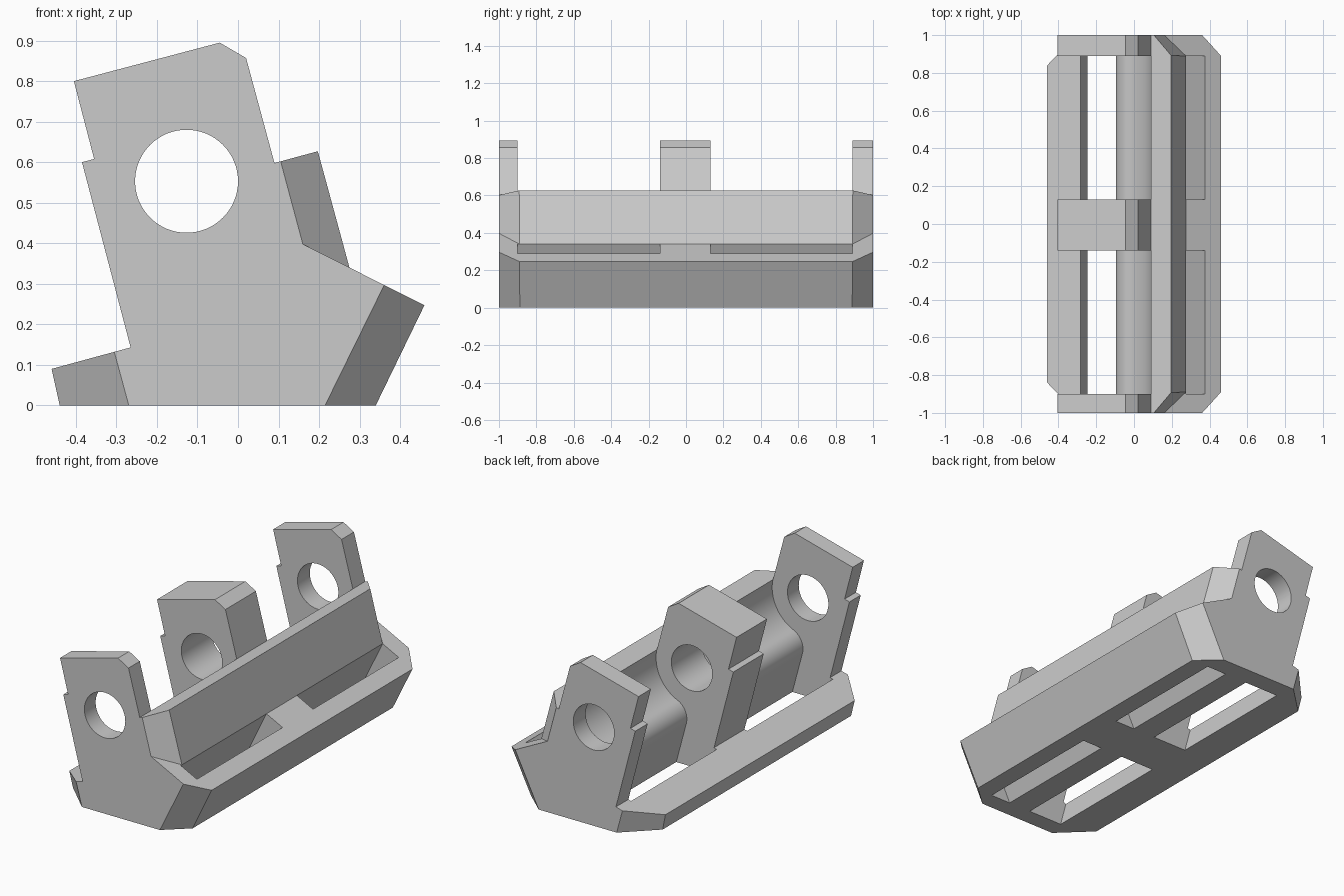
import bpy, bmesh
from math import cos, sin, radians, pi, atan2, hypot
from mathutils import Vector

cube = bpy.data.objects.get("Cube")
if cube:
    bpy.data.objects.remove(cube, do_unlink=True)

grey = bpy.data.materials.new("light_grey")
grey.use_nodes = True
GREY = (0.6, 0.6, 0.6, 1)
grey.diffuse_color = GREY
grey.node_tree.nodes["Principled BSDF"].inputs["Base Color"].default_value = GREY


def loft(name, loop_a, loop_b):
    """Closed solid between two matching loops."""
    bm = bmesh.new()
    a = [bm.verts.new(p) for p in loop_a]
    b = [bm.verts.new(p) for p in loop_b]
    bm.faces.new(a)
    bm.faces.new(b)
    for i in range(len(a)):
        j = (i + 1) % len(a)
        bm.faces.new((a[i], a[j], b[j], b[i]))
    bmesh.ops.recalc_face_normals(bm, faces=bm.faces)
    mesh = bpy.data.meshes.new(name)
    bm.to_mesh(mesh)
    bm.free()
    mesh.materials.append(grey)
    ob = bpy.data.objects.new(name, mesh)
    bpy.context.collection.objects.link(ob)
    return ob


def prism(name, profile, y0, y1):
    """Extrude an x-z profile along y."""
    return loft(name, [(x, y0, z) for x, z in profile], [(x, y1, z) for x, z in profile])


def wedge(name, inner, outer, inset, side):
    """End chamfer cutter: its slope runs from inner (y = 1) to outer (y = 1 - inset)."""
    loops = []
    for i, o in zip(inner, outer):
        i, o = Vector(i), Vector(o)
        far_in, far_out = i - (o - i), o + (o - i)
        loops.append([(far_in.x, side * (1 + inset), far_in.y),
                      (far_out.x, side * (1 - 2 * inset), far_out.y),
                      (far_out.x, side * (1 + inset), far_out.y)])
    return loft(name, *loops)


# Frame tilted with the ribs, centred on the bore
CX, CZ, TILT = -0.127, 0.553, radians(15)


def tilted(u, v):
    return (CX + u * cos(TILT) - v * sin(TILT), CZ + u * sin(TILT) + v * cos(TILT))


def arc(u, v, r, start, end, n):
    return [tilted(u + r * cos(start + (end - start) * i / n),
                   v + r * sin(start + (end - start) * i / n)) for i in range(n + 1)]


# Full-length body: foot, flange, ribs and wall in one outline
outline = [(-0.44, 0), (-0.46, 0.09), (-0.265, 0.143), (-0.385, 0.6), (-0.355, 0.608),
           (-0.405, 0.8), (-0.045, 0.895), (0.02, 0.857), (0.09, 0.598), (0.197, 0.627),
           (0.275, 0.34), (0.46, 0.247), (0.34, 0)]
body = prism("bracket_body", outline, -1, 1)

# Bay profile: straight web, convex fillet, concave cradle around the bore
FU, FV, FR, CRADLE = 0.05, -0.318, 0.1, 0.222
meet = atan2(-FV, -FU)
bay = [tilted(-0.257, -0.8), tilted(-0.05, -0.8)]
bay += arc(FU, FV, FR, pi, meet, 14)
bay += arc(0, 0, CRADLE, meet - pi, 0, 24)[1:]
bay += [tilted(0.3, 0), tilted(0.3, 0.6), tilted(-0.257, 0.6)]

# Leaning slot behind the foot rail
LEAN = 0.486
slot = [(x + LEAN * (z - z0), z) for x, z0, z in
        ((0.275, 0.34, -0.1), (0.375, 0.29, -0.1), (0.375, 0.29, 0.45), (0.275, 0.34, 0.45))]

cutters = []
for y0, y1 in ((-0.9, -0.14), (0.13, 0.89)):
    cutters.append(prism("bay_cutter", bay, y0, y1))
    cutters.append(prism("slot_cutter", slot, y0, y1))

# Bore through the three ribs
bore = [(CX + 0.127 * cos(2 * pi * i / 64), CZ + 0.127 * sin(2 * pi * i / 64)) for i in range(64)]
cutters.append(prism("bore_cutter", bore, -1.1, 1.1))

# Chamfers on both ends of the flange, foot rail and wall
for side in (-1, 1):
    cutters.append(wedge("flange_chamfer", [(-0.243, -0.1), (-0.351, 0.3)],
                         [(-0.409, -0.1), (-0.516, 0.3)], 0.16, side))
    cutters.append(wedge("foot_chamfer", [(0.165, -0.1), (0.46, 0.5)],
                         [(0.288, -0.1), (0.585, 0.5)], 0.11, side))
    cutters.append(wedge("wall_chamfer", [(0.16, 0.3978), (0.078, 0.7)],
                         [(0.275, 0.34), (0.165, 0.75)], 0.11, side))

for cutter in cutters:
    cutter.hide_render = True
    mod = body.modifiers.new(cutter.name, "BOOLEAN")
    mod.operation = "DIFFERENCE"
    mod.solver = "EXACT"
    mod.object = cutter

# Bake the cuts and drop the cutters
graph = bpy.context.evaluated_depsgraph_get()
final = bpy.data.meshes.new_from_object(body.evaluated_get(graph))
body.modifiers.clear()
body.data = final
for cutter in cutters:
    bpy.data.objects.remove(cutter, do_unlink=True)

bpy.ops.object.select_all(action="DESELECT")
body.select_set(True)
bpy.context.view_layer.objects.active = body
bpy.ops.object.shade_smooth_by_angle(angle=radians(20))
